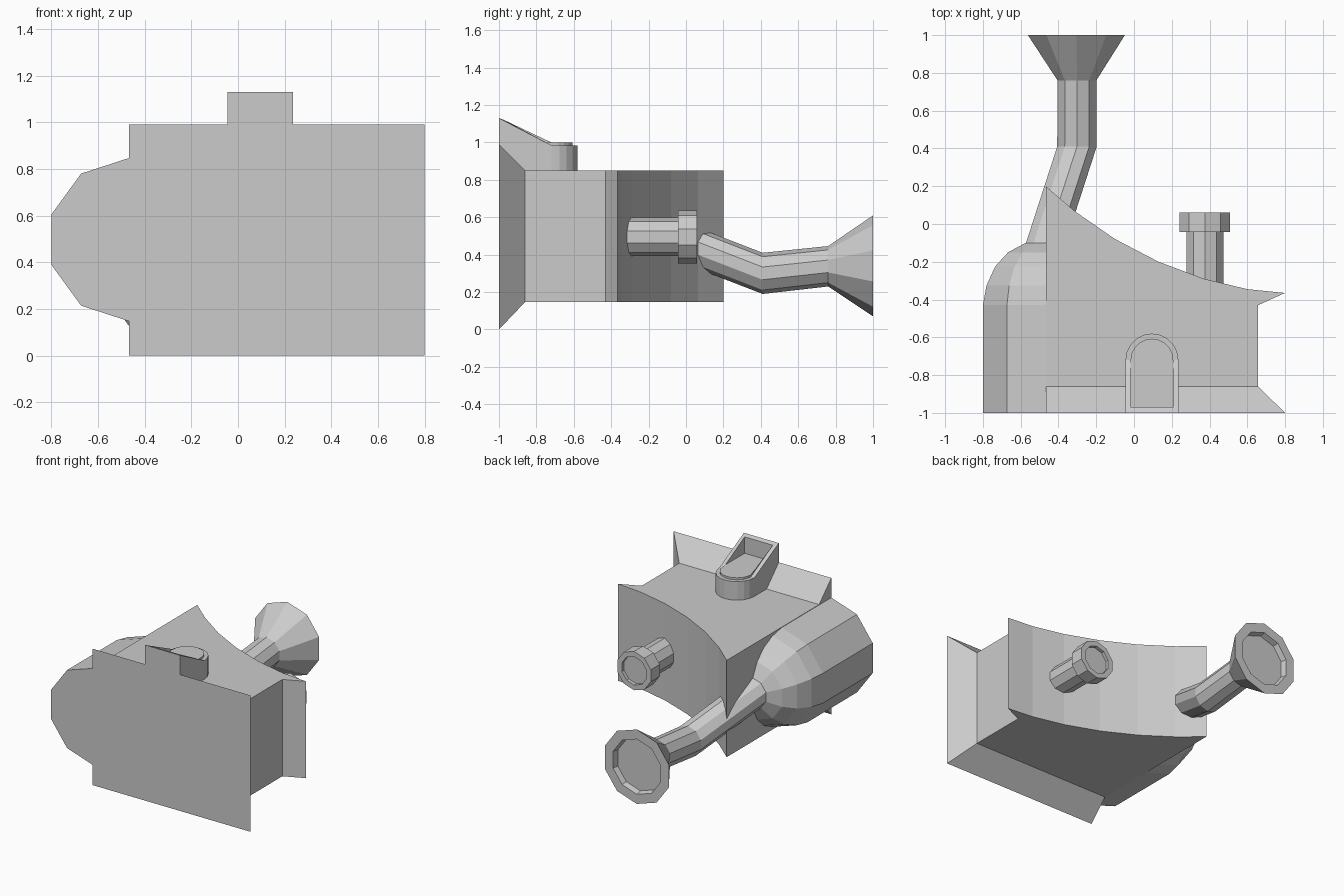
import bpy, bmesh
from math import sin, cos, pi

if "Cube" in bpy.data.objects:
    bpy.data.objects.remove(bpy.data.objects["Cube"])


def loft(name, rings):
    """Skin a list of equal-length point loops and cap both ends."""
    bm = bmesh.new()
    loops = [[bm.verts.new(p) for p in r] for r in rings]
    n = len(loops[0])
    for a, b in zip(loops, loops[1:]):
        for i in range(n):
            j = (i + 1) % n
            bm.faces.new((a[i], a[j], b[j], b[i]))
    bm.faces.new(loops[0][::-1])
    bm.faces.new(loops[-1])
    bmesh.ops.recalc_face_normals(bm, faces=bm.faces)
    me = bpy.data.meshes.new(name)
    bm.to_mesh(me)
    bm.free()
    ob = bpy.data.objects.new(name, me)
    bpy.context.collection.objects.link(ob)
    return ob


def tube(name, stations, sides=10):
    """Ten-sided tube along y; stations are (x, y, z, radius)."""
    loft(name, [[(x + r * sin(2 * pi * i / sides), y, z + r * cos(2 * pi * i / sides))
                 for i in range(sides)] for x, y, z, r in stations])


# House body: side profile with swooping roof and eave
LEFT, RIGHT, ZLO, ZHI = -0.467, 0.657, 0.147, 0.85
profile = [(LEFT, -0.86), (LEFT, 0.2), (-0.31, 0.065), (-0.1, -0.08), (0.13, -0.2),
           (0.37, -0.29), (0.6, -0.345), (0.8, -0.365), (RIGHT, -0.43), (RIGHT, -0.86)]
loft("house_body", [[(x, y, z) for x, y in profile] for z in (ZLO, ZHI)])


# Flared foundation
def rect(x1, y, z0, z1):
    return [(LEFT, y, z0), (x1, y, z0), (x1, y, z1), (LEFT, y, z1)]


loft("flared_base", [rect(0.8, -1, 0, 0.99), rect(RIGHT, -0.86, ZLO, ZHI)])

# Rounded oven on the left side
tube("oven", [(LEFT, y, 0.497, r) for y, r in
              [(-1, 0.35), (-0.43, 0.35), (-0.325, 0.33), (-0.225, 0.282),
               (-0.15, 0.21), (-0.1, 0.112)]])

# Bent chimney with funnel mouth
tube("bent_chimney", [(LEFT, -0.1, 0.497, 0.11), (-0.302, 0.41, 0.3, 0.11),
                      (-0.302, 0.76, 0.338, 0.108), (-0.305, 1, 0.34, 0.27),
                      (-0.305, 1, 0.34, 0.2), (-0.305, 0.96, 0.34, 0.19)])

# Small roof chimney with collar
tube("small_chimney", [(0.375, y, 0.495, r) for y, r in
                       [(-0.4, 0.103), (-0.043, 0.103), (-0.043, 0.141), (0.06, 0.141),
                        (0.06, 0.103), (0.035, 0.103)]])


# Arched doorway with sloping frame and recessed panel
def arch(half, front, height):
    pts = [(half, front)]
    pts += [(half * cos(pi * i / 10), -0.72 + half * sin(pi * i / 10)) for i in range(11)]
    pts += [(-half, front)]
    return [(0.095 + x, y, height(y)) for x, y in pts]


def frame_top(y):
    return 0.985 + max(0, min(1, (-0.73 - y) / 0.26)) * 0.145


loft("arched_doorway", [arch(0.14, -1, lambda y: 0.84), arch(0.14, -1, frame_top),
                        arch(0.113, -0.97, frame_top), arch(0.113, -0.97, lambda y: 1.0)])
